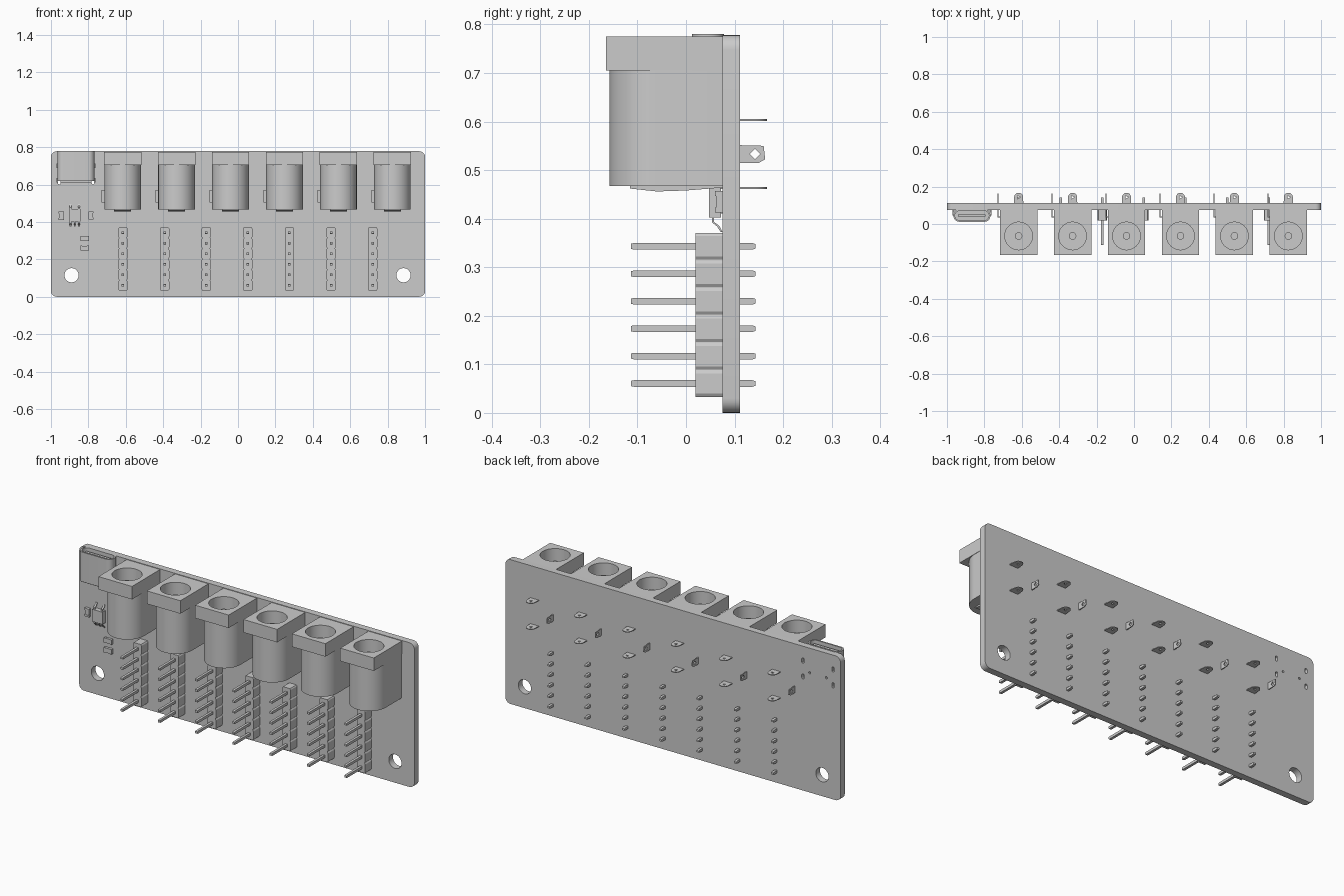
import bpy, bmesh, math
from mathutils import Vector

if "Cube" in bpy.data.objects:
    bpy.data.objects.remove(bpy.data.objects["Cube"])

# How a 2D outline point (a, b) and a depth d map to space for each extrusion axis
AXES = {'X': lambda a, b, d: Vector((d, a, b)),
        'Y': lambda a, b, d: Vector((a, d, b)),
        'Z': lambda a, b, d: Vector((a, b, d))}


def prism(name, pts, axis, lo, hi):
    bm = bmesh.new()
    f = AXES[axis]
    bottom = [bm.verts.new(f(a, b, lo)) for a, b in pts]
    top = [bm.verts.new(f(a, b, hi)) for a, b in pts]
    bm.faces.new(bottom)
    bm.faces.new(top)
    n = len(pts)
    for i in range(n):
        j = (i + 1) % n
        bm.faces.new((bottom[i], bottom[j], top[j], top[i]))
    bmesh.ops.recalc_face_normals(bm, faces=bm.faces)
    me = bpy.data.meshes.new(name)
    bm.to_mesh(me)
    bm.free()
    ob = bpy.data.objects.new(name, me)
    bpy.context.collection.objects.link(ob)
    return ob


def box(name, x0, x1, y0, y1, z0, z1):
    return prism(name, [(x0, y0), (x1, y0), (x1, y1), (x0, y1)], 'Z', z0, z1)


def arc(cx, cy, r, a0, a1, n):
    return [(cx + r * math.cos(math.radians(a0 + (a1 - a0) * i / n)),
             cy + r * math.sin(math.radians(a0 + (a1 - a0) * i / n))) for i in range(n + 1)]


def circle(cx, cy, r, n=32):
    return arc(cx, cy, r, 0, 360, n)[:-1]


def rounded(x0, x1, y0, y1, r, n=6):
    return (arc(x1 - r, y1 - r, r, 0, 90, n) + arc(x0 + r, y1 - r, r, 90, 180, n)
            + arc(x0 + r, y0 + r, r, 180, 270, n) + arc(x1 - r, y0 + r, r, 270, 360, n))


def cut(ob, *cutters):
    bpy.context.view_layer.objects.active = ob
    for c in cutters:
        m = ob.modifiers.new('cut', 'BOOLEAN')
        m.operation, m.solver, m.object = 'DIFFERENCE', 'EXACT', c
        bpy.ops.object.modifier_apply(modifier=m.name)
        bpy.data.objects.remove(c)
    return ob


def smooth(ob):
    ob.data.polygons.foreach_set('use_smooth', [True] * len(ob.data.polygons))
    ob.data.set_sharp_from_angle(angle=math.radians(30))
    return ob


def repeat(parts, offsets):
    # the master parts sit at the first offset, linked copies at the rest
    for ob in parts:
        base = ob.location.copy()
        for i, off in enumerate(offsets):
            o = ob if i == 0 else bpy.data.objects.new(ob.name, ob.data)
            if i:
                bpy.context.collection.objects.link(o)
            o.location = base + Vector(off)


# Circuit board with mounting holes and connector slots
FRONT, BACK = 0.075, 0.111
board = prism('circuit_board', rounded(-1, 1, 0, 0.778, 0.03), 'Y', FRONT, BACK)
holes = [circle(-0.89, 0.115, 0.038), circle(0.885, 0.115, 0.038)]
for x in (-0.955, -0.775):
    for z in (0.70, 0.615):
        holes.append(rounded(x - 0.007, x + 0.007, z - 0.014, z + 0.014, 0.0065, 3))
holes += [circle(x, 0.645, 0.006, 12) for x in (-0.915, -0.815)]
cut(board, *[prism('hole_cutter', h, 'Y', FRONT - 0.1, BACK + 0.1) for h in holes])
smooth(board)

# Power jack: square collar, rounded barrel, bore and centre pin
CY = -0.06
bore = circle(0, CY - 0.004, 0.074, 40)
collar = box('jack_collar', -0.1, 0.1, -0.165, FRONT, 0.705, 0.775)
cut(collar, prism('bore_cutter', bore, 'Z', 0.6, 0.9))
barrel = prism('jack_barrel', [(0.098, FRONT), (-0.098, FRONT)] + arc(0, CY, 0.098, 180, 360, 32),
               'Z', 0.467, 0.705)
cut(barrel, prism('bore_cutter', bore, 'Z', 0.53, 0.9))
pin = prism('jack_centre_pin', circle(0, CY - 0.004, 0.02, 20), 'Z', 0.50, 0.735)
spring = prism('jack_bottom_contact', [(-0.115, 0.462), (-0.06, 0.456), (0, 0.458), (FRONT, 0.464),
                                       (FRONT, 0.468), (-0.115, 0.468)], 'X', -0.045, 0.045)

# Flat solder prongs of the jack, rounded tips with a small hole
prongs = []
for z in (0.603, 0.463):
    p = prism('jack_solder_prong', [(-0.027, 0.07), (0.027, 0.07)] + arc(0, 0.143, 0.024, 0, 180, 10),
              'Z', z - 0.002, z + 0.002)
    cut(p, prism('eye_cutter', circle(0, 0.143, 0.010, 3), 'Z', z - 0.1, z + 0.1))
    prongs.append(p)
side = prism('jack_side_prong', [(0.035, 0.505), (0.085, 0.505), (0.085, 0.515), (0.15, 0.515),
                                 (0.163, 0.522), (0.16, 0.55), (0.085, 0.552), (0.085, 0.57),
                                 (0.035, 0.57)], 'X', -0.112, -0.107)
cut(side, prism('eye_cutter', circle(0.142, 0.533, 0.011, 4), 'X', -0.2, 0))
side_arm = box('jack_side_prong_arm', -0.11, -0.095, 0.035, 0.041, 0.505, 0.57)
parts = [smooth(o) for o in (collar, barrel, pin, spring, *prongs)] + [side, side_arm]
repeat(parts, [(-0.617 + 0.2885 * i, 0, 0) for i in range(6)])

# Pin header: strip with small notches between the six pins
PITCH, Z0 = 0.0565, 0.0605
right = []
for i in range(6):
    z = Z0 + PITCH * i
    right += [(0.021, z - 0.0275), (0.025, z - 0.021), (0.025, z + 0.021), (0.021, z + 0.0275)]
strip = prism('header_strip', right + [(-x, z) for x, z in reversed(right)], 'Y', 0.02, FRONT)
cols = [(-0.615 + 0.2225 * i, 0, 0) for i in range(7)]
repeat([strip], cols)
h = 0.0068
hpin = prism('header_pin', [(-0.113, -h * .8), (-0.107, -h), (0.137, -h), (0.143, -h * .7),
                            (0.143, h * .7), (0.137, h), (-0.107, h), (-0.113, h * .8)], 'X', -h, h)
repeat([hpin], [(c[0], 0, Z0 + PITCH * k) for c in cols for k in range(6)])

# Small data connector: hollow rounded shell with inner tongue and mounting feet
shell = prism('connector_shell', rounded(-0.965, -0.768, 0.012, 0.078, 0.03, 8), 'Z', 0.62, 0.78)
cut(shell, prism('shell_cutter', rounded(-0.957, -0.776, 0.02, 0.07, 0.024, 8), 'Z', 0.65, 0.9))
smooth(shell)
box('connector_tongue', -0.94, -0.793, 0.039, 0.052, 0.64, 0.77)
box('connector_rear_block', -0.95, -0.783, 0.025, FRONT, 0.612, 0.622)
for x in (-0.966, -0.767):
    for z in (0.70, 0.622):
        box('connector_foot', x - 0.004, x + 0.004, 0.045, 0.085, z - 0.012, z + 0.012)

# Regulator chip with bent legs on both ends
box('chip_body', -0.903, -0.842, 0.047, 0.072, 0.402, 0.468)
leg = [(0.058, 0.0), (0.058, 0.012), (0.069, 0.02), (FRONT, 0.032),
       (0.071, 0.032), (0.064, 0.021), (0.054, 0.013), (0.054, 0.0)]
for i in range(3):
    x = -0.895 + 0.0225 * i
    prism('chip_leg_lower', [(y, 0.405 - d) for y, d in leg], 'X', x - 0.005, x + 0.005)
    if i != 1:
        prism('chip_leg_upper', [(y, 0.465 + d) for y, d in leg], 'X', x - 0.005, x + 0.005)

# Tiny surface components with raised end caps
for x, z, w, t in ((-0.945, 0.433, 0.025, 0.042), (-0.787, 0.435, 0.025, 0.042),
                   (-0.82, 0.312, 0.044, 0.025), (-0.82, 0.26, 0.044, 0.025)):
    box('surface_component', x - w / 2, x + w / 2, 0.062, FRONT, z - t / 2, z + t / 2)
    for s in (-1, 1):
        dx, dz = (s * (w / 2 - 0.004), 0) if w > t else (0, s * (t / 2 - 0.004))
        hw, ht = (0.005, t / 2 + 0.001) if w > t else (w / 2 + 0.001, 0.005)
        box('component_end_cap', x + dx - hw, x + dx + hw, 0.06, FRONT, z + dz - ht, z + dz + ht)
